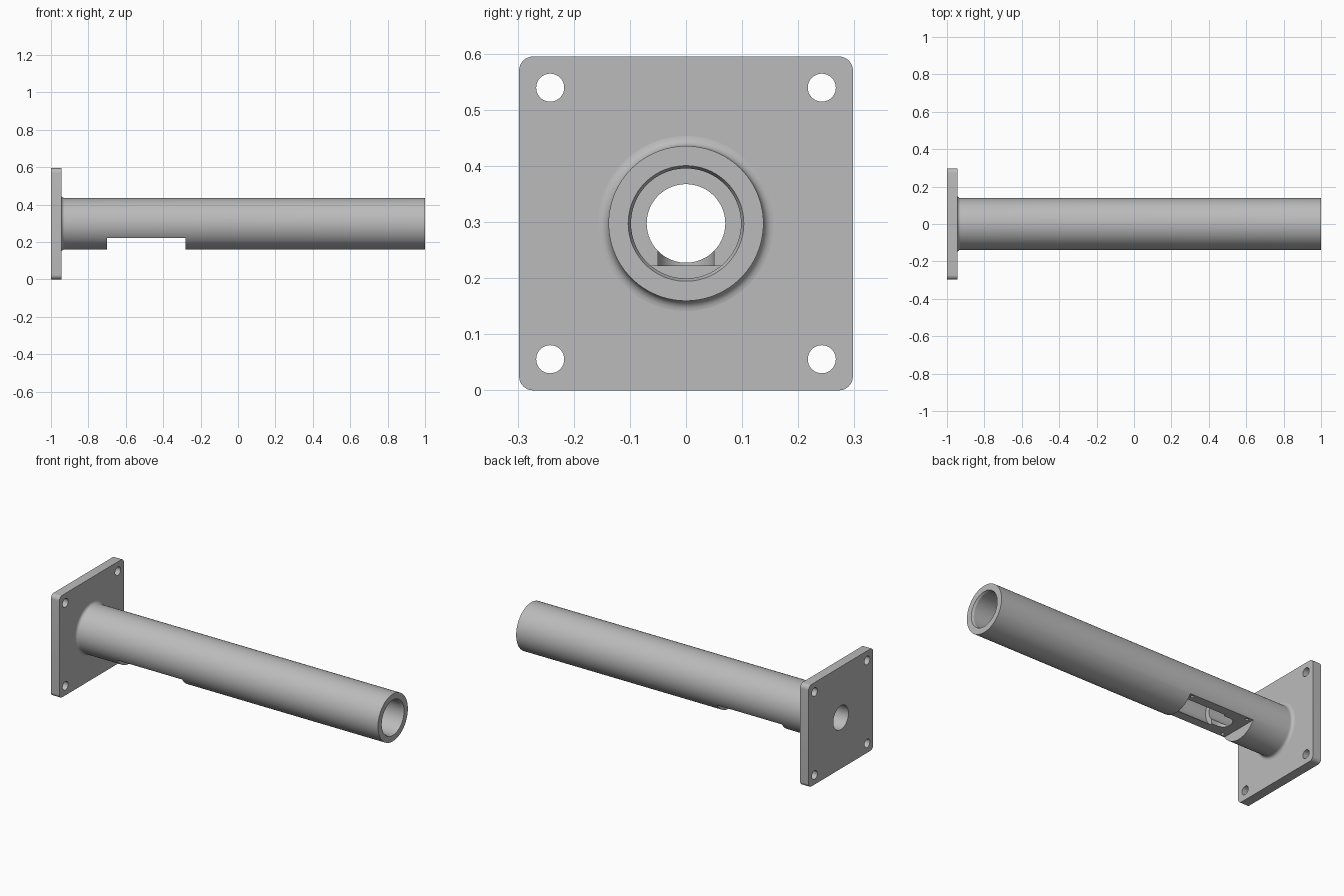
import bpy, bmesh
from math import sin, cos, pi, radians

cube = bpy.data.objects.get("Cube")
if cube:
    bpy.data.objects.remove(cube, do_unlink=True)

AXIS_Z = 0.2975      # height of the tube axis
SEGMENTS = 96
FLAT_Z = 0.222       # height of the milled flat

steel = bpy.data.materials.new("steel_grey")
steel.use_nodes = True
steel.diffuse_color = (0.5, 0.5, 0.5, 1)
steel.node_tree.nodes["Principled BSDF"].inputs["Base Color"].default_value = (0.5, 0.5, 0.5, 1)


def finish(name, bm):
    bmesh.ops.recalc_face_normals(bm, faces=bm.faces)
    mesh = bpy.data.meshes.new(name)
    bm.to_mesh(mesh)
    bm.free()
    mesh.materials.append(steel)
    obj = bpy.data.objects.new(name, mesh)
    bpy.context.collection.objects.link(obj)
    return obj


def revolve(name, profile):
    """Spin a closed (x, radius) profile about the tube axis."""
    bm = bmesh.new()
    rings = []
    for i in range(SEGMENTS):
        a = 2 * pi * i / SEGMENTS
        rings.append([bm.verts.new((x, r * cos(a), AXIS_Z + r * sin(a))) for x, r in profile])
    n = len(profile)
    for i, ring in enumerate(rings):
        nxt = rings[(i + 1) % SEGMENTS]
        for j in range(n):
            k = (j + 1) % n
            bm.faces.new((ring[j], ring[k], nxt[k], nxt[j]))
    return finish(name, bm)


def prism(name, outline, offset):
    """Extrude a closed outline of 3D points along an offset."""
    bm = bmesh.new()
    face = bm.faces.new([bm.verts.new(p) for p in outline])
    geom = bmesh.ops.extrude_face_region(bm, geom=[face])["geom"]
    bmesh.ops.translate(bm, vec=offset, verts=[v for v in geom if isinstance(v, bmesh.types.BMVert)])
    return finish(name, bm)


def rounded(half_u, half_v, r, steps):
    """Rounded rectangle or slot outline; half sizes locate the corner centres."""
    pts = []
    for q, (su, sv) in enumerate(((1, 1), (-1, 1), (-1, -1), (1, -1))):
        for i in range(steps + 1):
            a = (q + i / steps) * pi / 2
            p = (su * half_u + r * cos(a), sv * half_v + r * sin(a))
            if not pts or abs(p[0] - pts[-1][0]) + abs(p[1] - pts[-1][1]) > 1e-5:
                pts.append(p)
    if abs(pts[0][0] - pts[-1][0]) + abs(pts[0][1] - pts[-1][1]) < 1e-5:
        pts.pop()
    return pts


def circle(r, n):
    return [(r * cos(2 * pi * i / n), r * sin(2 * pi * i / n)) for i in range(n)]


def cut(target, cutter):
    mod = target.modifiers.new("cut", "BOOLEAN")
    mod.operation = "DIFFERENCE"
    mod.solver = "EXACT"
    mod.object = cutter
    bpy.context.view_layer.objects.active = target
    bpy.ops.object.modifier_apply(modifier=mod.name)
    bpy.data.objects.remove(cutter, do_unlink=True)


# Square mounting plate with rounded corners
plate = prism("mounting_plate",
              [(-1, y, AXIS_Z + z) for y, z in rounded(0.2725, 0.2725, 0.025, 8)], (0.055, 0, 0))

# Central bore and four bolt holes
holes = [(0, 0, 0.07, SEGMENTS)]
holes += [(sy * 0.242, sz * 0.242, 0.025, 32) for sy in (-1, 1) for sz in (-1, 1)]
for cy, cz, r, n in holes:
    cut(plate, prism("hole_cutter",
                     [(-1.1, cy + y, AXIS_Z + cz + z) for y, z in circle(r, n)], (0.3, 0, 0)))

# Tube with a fillet at its root, stepped bore and chamfered mouth
FILLET = 0.018
fillet = [(-0.945 + FILLET * (1 - cos(a)), 0.138 + FILLET * (1 - sin(a)))
          for a in (i * pi / 12 for i in range(7))]
profile = [(-0.96, 0.07), (-0.96, 0.138 + FILLET)] + fillet
profile += [(1, 0.138), (1, 0.103), (0.988, 0.098), (-0.56, 0.098), (-0.56, 0.07)]
tube = revolve("tube", profile)

# Milled flat on the underside
cut(tube, prism("flat_cutter",
                [(x, y, 0.05) for x, y in ((-0.7, -0.2), (-0.28, -0.2), (-0.28, 0.2), (-0.7, 0.2))],
                (0, 0, FLAT_Z - 0.05)))

# Rounded slot through the flat into the bore
cut(tube, prism("slot_cutter",
                [(-0.49 + x, y, 0.18) for x, y in rounded(0.105, 0, 0.05, 10)],
                (0, 0, AXIS_Z - 0.18)))

# Four small blind screw holes at the corners of the flat
for sx in (-1, 1):
    for sy in (-1, 1):
        cut(tube, prism("screw_cutter",
                        [(-0.49 + sx * 0.182 + x, sy * 0.096 + y, 0.2) for x, y in circle(0.009, 16)],
                        (0, 0, 0.06)))

# Smooth round surfaces, sharp edges kept
for obj in (plate, tube):
    bpy.ops.object.select_all(action="DESELECT")
    obj.select_set(True)
    bpy.context.view_layer.objects.active = obj
    bpy.ops.object.shade_smooth_by_angle(angle=radians(20))
